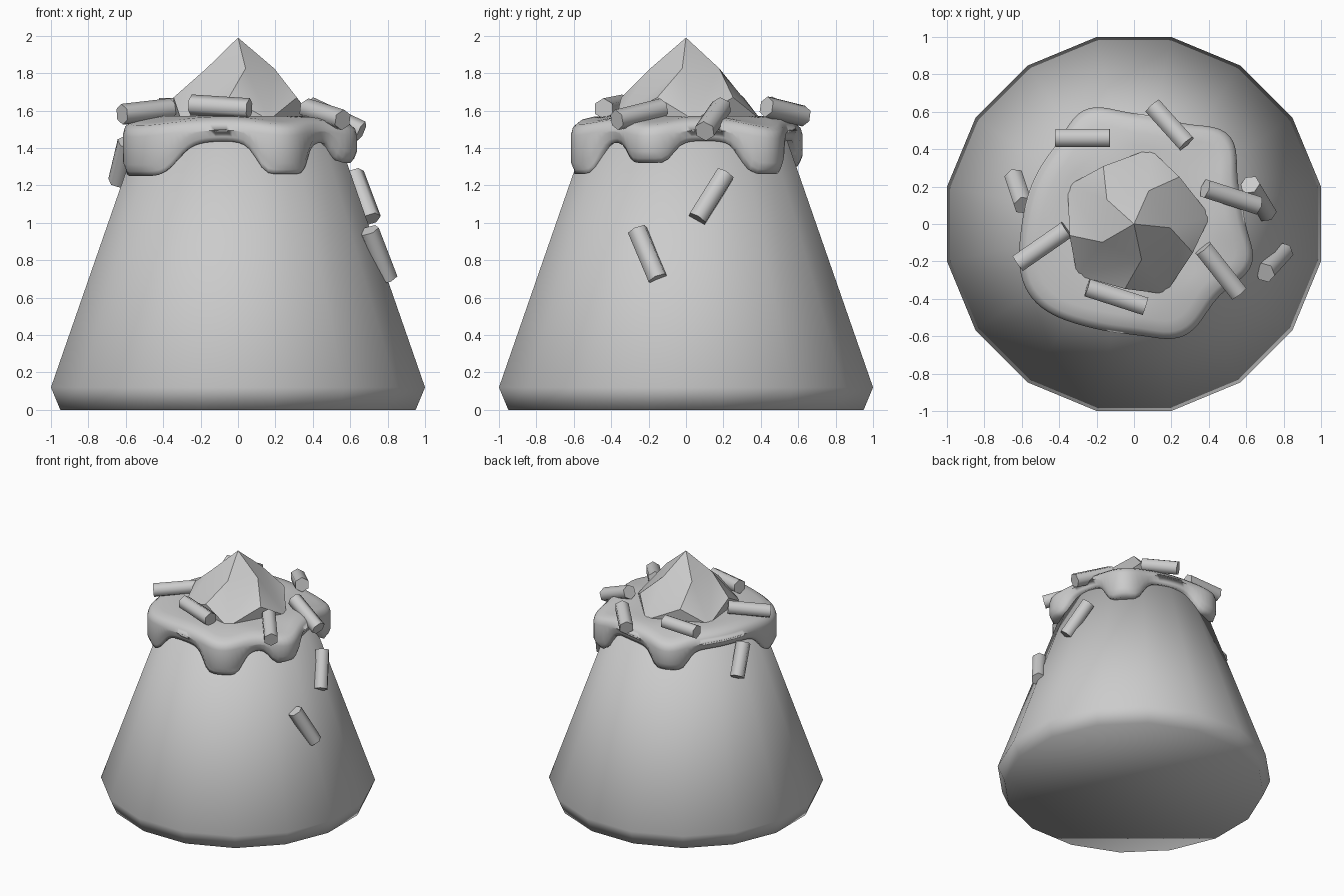
import bpy, bmesh, math
from mathutils import Vector

cube = bpy.data.objects.get("Cube")
if cube:
    bpy.data.objects.remove(cube)

grey = bpy.data.materials.new("plain_grey")
grey.use_nodes = True
colour = (0.6, 0.6, 0.6, 1)
grey.diffuse_color = colour
grey.node_tree.nodes["Principled BSDF"].inputs["Base Color"].default_value = colour


def add_object(name, bm, angle):
    """Turn a bmesh into a named, smooth-shaded object."""
    bmesh.ops.recalc_face_normals(bm, faces=bm.faces)
    mesh = bpy.data.meshes.new(name)
    bm.to_mesh(mesh)
    bm.free()
    obj = bpy.data.objects.new(name, mesh)
    bpy.context.collection.objects.link(obj)
    mesh.materials.append(grey)
    bpy.ops.object.select_all(action="DESELECT")
    obj.select_set(True)
    bpy.context.view_layer.objects.active = obj
    bpy.ops.object.shade_smooth_by_angle(angle=math.radians(angle))
    return obj


def polar(r, degrees, z):
    a = math.radians(degrees)
    return Vector((r * math.cos(a), r * math.sin(a), z))


def loft(bm, rings):
    """Bridge closed rings of points, capping both ends."""
    loops = [[bm.verts.new(p) for p in ring] for ring in rings]
    for low, high in zip(loops, loops[1:]):
        for i in range(len(low)):
            j = (i + 1) % len(low)
            bm.faces.new((low[i], low[j], high[j], high[i]))
    bm.faces.new(loops[0])
    bm.faces.new(loops[-1])


# Tapered sixteen-sided body with a small chamfer at the foot
SIDES = 16
bm = bmesh.new()
corner = 1 / math.cos(math.pi / SIDES)
loft(bm, [[polar(r * corner, (i + 0.5) * 360 / SIDES, z) for i in range(SIDES)]
          for r, z in ((0.95, 0), (1, 0.12), (0.52, 1.5))])
add_object("body", bm, 180)

# Icing: rounded cap whose lower lip sinks into drips
# each drip: angle, half width in degrees, depth, extra radius
DRIPS = ((-66, 15, 0.18, 0.07), (-19, 13, 0.12, 0.08), (43, 14, 0.18, 0.11),
         (113, 14, 0.14, 0.08), (214, 24, 0.19, 0.09))


def drip_at(angle):
    depth = bulge = 0
    for centre, half, d, b in DRIPS:
        off = abs((angle - centre + 180) % 360 - 180) / half
        depth += d / (1 + off ** 6)
        bulge += b * math.exp(-0.9 * off * off)
    return depth, bulge


STEPS = 120
rings = [[] for _ in range(10)]
for i in range(STEPS):
    angle = i * 360 / STEPS
    depth, bulge = drip_at(angle)
    r = 0.585 + bulge
    low = 1.44 - depth
    wall = 0.545 + 0.35 * depth
    top = 1.57 - 0.4 * bulge
    profile = ((0.3, 1.57), (0.42, 1.57), (r - 0.1, top), (r - 0.04, top - 0.015),
               (r - 0.01, top - 0.04), (r, top - 0.075), (r, low + 0.06),
               (r - 0.015, low + 0.025), ((r + wall) / 2, low), (wall - 0.07, low + 0.03))
    for ring, (radius, z) in zip(rings, profile):
        ring.append(polar(radius, angle, z))
bm = bmesh.new()
loft(bm, rings)
add_object("icing", bm, 180)

# Faceted peak with five twisted ridges
bm = bmesh.new()
apex = bm.verts.new((0, 0, 1.99))
ridge, middle, base = [
    [bm.verts.new(polar(r, start + 72 * k, z)) for k in range(5)]
    for r, start, z in ((0.195, -78, 1.825), (0.35, -98, 1.67), (0.41, -66, 1.55))]
for k in range(5):
    n = (k + 1) % 5
    for tri in ((apex, ridge[k], ridge[n]), (ridge[k], base[k], ridge[n]),
                (ridge[k], middle[k], base[k]), (ridge[n], base[k], middle[n]),
                (middle[k], base[k - 1], base[k])):
        bm.faces.new(tri)
bm.faces.new(base)
add_object("peak", bm, 32)


# Sprinkles: short six-sided rods between two points
SPRINKLES = (
    ((-0.42, 0.46, 1.61), (-0.13, 0.46, 1.62)),
    ((0.10, 0.63, 1.57), (0.28, 0.43, 1.62)),
    ((0.38, 0.19, 1.62), (0.66, 0.10, 1.49)),
    ((0.37, -0.13, 1.61), (0.56, -0.37, 1.55)),
    ((-0.25, -0.34, 1.63), (0.06, -0.44, 1.61)),
    ((-0.62, -0.21, 1.58), (-0.36, -0.03, 1.61)),
    ((0.70, -0.26, 0.96), (0.80, -0.15, 0.70)),
    ((0.62, 0.21, 1.26), (0.71, 0.06, 1.02)),
    ((-0.59, 0.10, 1.43), (-0.64, 0.25, 1.22)))
for number, (start, end) in enumerate(SPRINKLES, 1):
    start, end = Vector(start), Vector(end)
    bm = bmesh.new()
    bmesh.ops.create_cone(bm, cap_ends=True, segments=6, radius1=0.056,
                          radius2=0.056, depth=(end - start).length)
    sprinkle = add_object(f"sprinkle_{number}", bm, 62)
    sprinkle.location = (start + end) / 2
    sprinkle.rotation_euler = (end - start).to_track_quat("Z", "Y").to_euler()
